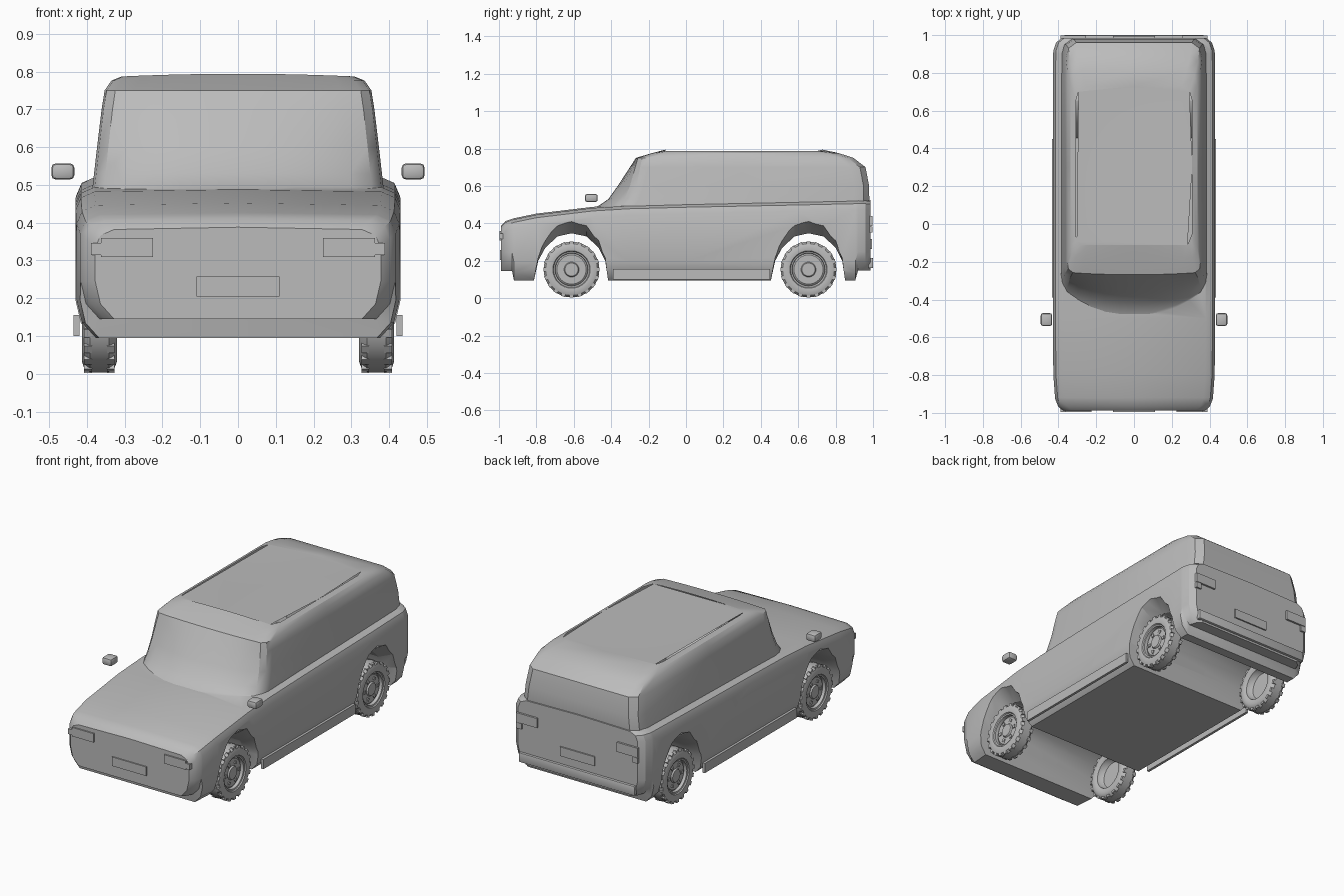
import bpy, bmesh, math
from mathutils import Vector

if "Cube" in bpy.data.objects:
    bpy.data.objects.remove(bpy.data.objects["Cube"])

grey = bpy.data.materials.new("plain_grey")
grey.diffuse_color = (0.5, 0.5, 0.5, 1)
grey.use_nodes = True
grey.node_tree.nodes["Principled BSDF"].inputs["Base Color"].default_value = grey.diffuse_color


def finish(name, bm, smooth=30):
    bmesh.ops.recalc_face_normals(bm, faces=bm.faces)
    me = bpy.data.meshes.new(name)
    bm.to_mesh(me)
    bm.free()
    ob = bpy.data.objects.new(name, me)
    bpy.context.collection.objects.link(ob)
    me.materials.append(grey)
    if smooth:
        shade(ob, smooth)
    return ob


def activate(ob):
    bpy.ops.object.select_all(action='DESELECT')
    ob.select_set(True)
    bpy.context.view_layer.objects.active = ob


def shade(ob, deg):
    activate(ob)
    bpy.ops.object.shade_smooth_by_angle(angle=math.radians(deg))


def loft(name, sections, smooth=30):
    """Skin closed loops of equal length and cap both ends."""
    bm = bmesh.new()
    rings = [[bm.verts.new(p) for p in s] for s in sections]
    n = len(rings[0])
    for a, b in zip(rings, rings[1:]):
        for i in range(n):
            bm.faces.new((a[i], a[(i + 1) % n], b[(i + 1) % n], b[i]))
    bm.faces.new(rings[0])
    bm.faces.new(rings[-1])
    return finish(name, bm, smooth)


def box(name, x, y, z, bevel=0):
    bm = bmesh.new()
    bmesh.ops.create_cube(bm, size=1)
    for v in bm.verts:
        v.co = Vector([(r[0] + r[1]) / 2 + c * (r[1] - r[0]) for r, c in zip((x, y, z), v.co)])
    if bevel:
        bmesh.ops.bevel(bm, geom=bm.edges[:], offset=bevel, segments=2, profile=0.5, affect='EDGES')
    return finish(name, bm, 40 if bevel else 0)


def pair(name, x, y, z, bevel=0):
    for side, s in (("left", -1), ("right", 1)):
        box(f"{name}_{side}", sorted((s * x[0], s * x[1])), y, z, bevel)


def mirrored(half):
    """Close a half outline that starts and ends on x = 0."""
    return half + [(-x, y, z) for x, y, z in half[-2:0:-1]]


def combine(ob, other, op):
    m = ob.modifiers.new("combine", 'BOOLEAN')
    m.operation, m.object, m.solver = op, other, 'EXACT'
    activate(ob)
    bpy.ops.object.modifier_apply(modifier=m.name)
    bpy.data.objects.remove(other)


# Lower body: cross-sections along the length (y, half width, bottom, top)
def body_section(y, w, zb, zt):
    return mirrored([(0, y, zb), (w - .05, y, zb), (w - .014, y, zb + .04), (w, y, zb + .10),
                     (w, y, zt - .055), (w - .014, y, zt - .022), (w - .05, y, zt - .006), (0, y, zt)])


stations = [(-.988, .378, .145, .388), (-.965, .402, .145, .412), (-.93, .416, .145, .424),
            (-.92, .418, .095, .427), (-.8, .427, .095, .452), (-.5, .430, .095, .488),
            (-.3, .430, .095, .500), (0, .430, .095, .508), (.6, .430, .095, .520),
            (.905, .428, .095, .527), (.92, .426, .148, .527), (.96, .413, .148, .527),
            (.986, .382, .148, .525)]
body = loft("body", [body_section(*s) for s in stations])


# Cabin: horizontal outlines (height, centre front, corner front, rear, half width)
def cabin_ring(z, yc, ys, yr, w, crown=0):
    half = [(w * t, ys - (ys - yc) * (1 - t ** 2.4), z + crown * (1 - t * t))
            for t in (0, .2, .4, .6, .78, .92)]
    half += [(w * .985, ys + .02, z), (w, ys + .06, z), (w, .3, z), (w, yr - .08, z),
             (w - .014, yr - .03, z), (w - .055, yr, z), (0, yr, z + crown)]
    return mirrored(half)


levels = [(.45, -.56, -.36, .972, .388), (.495, -.465, -.33, .978, .385), (.53, -.415, -.31, .980, .381),
          (.60, -.365, -.285, .979, .373), (.70, -.30, -.265, .960, .361), (.75, -.268, -.255, .895, .353),
          (.776, -.18, -.175, .815, .335), (.787, -.11, -.11, .73, .308, .007)]
cabin = loft("cabin", [cabin_ring(*l) for l in levels])
combine(body, cabin, 'UNION')

# Wheel wells: channels across the car that flare out at the sides
arch = [(-.205, 0), (-.2, .1), (-.178, .2), (-.14, .27), (-.075, .33), (0, .347),
        (.08, .33), (.145, .27), (.18, .2), (.195, .1), (.2, 0)]
axles = (-.612, .655)
for yc in axles:
    cut = [[(x, yc + y, z + max(0, z - .15) * f) for y, z in arch]
           for x, f in ((-.5, .57), (-.34, 0), (.34, 0), (.5, .57))]
    well = loft("wheel_well_cutter", cut, 0)
    well.hide_render = True
    combine(body, well, 'DIFFERENCE')
shade(body, 32)

# Wheels: turned profile (x, radius), with tread lugs and wheel studs
profile = [(.398, .02), (.398, .035), (.390, .04), (.390, .078), (.384, .086), (.402, .088), (.404, .096),
           (.410, .100), (.413, .120), (.407, .138), (.392, .149), (.342, .149), (.327, .138),
           (.320, .120), (.323, .100), (.328, .090), (.345, .086), (.362, .075), (.362, .02)]


def wheel(name, s, yc, zc=.153, n=32):
    loft(name, [[(s * x, yc + r * math.cos(2 * math.pi * i / n), zc + r * math.sin(2 * math.pi * i / n))
                 for i in range(n)] for x, r in profile], 35)
    bm = bmesh.new()

    def block(x, r, a, size):
        new = bmesh.ops.create_cube(bm, size=1)["verts"]
        for v in new:
            t, q = v.co.y * size[1], r + v.co.z * size[2]
            v.co = (s * (x + v.co.x * size[0]), yc + q * math.cos(a) - t * math.sin(a),
                    zc + q * math.sin(a) + t * math.cos(a))
    for i in range(20):
        for x in (.397, .337):
            block(x, .142, 2 * math.pi * i / 20, (.02, .022, .017))
    for i in range(6):
        block(.391, .058, 2 * math.pi * i / 6, (.008, .018, .018))
    finish(name + "_lugs", bm, 0)


for end, yc in zip(("front", "rear"), axles):
    for side, s in (("left", -1), ("right", 1)):
        wheel(f"{end}_{side}_wheel", s, yc)

# Side parts
pair("sill_board", (.420, .435), (-.39, .45), (.100, .156))
pair("door_mirror", (.433, .494), (-.54, -.472), (.514, .557), .012)

# Front lamps and plate
pair("headlight", (.225, .362), (-.996, -.986), (.309, .360))
pair("front_indicator", (.357, .389), (-.996, -.968), (.315, .346))
box("front_plate", (-.11, .11), (-.995, -.986), (.205, .257))

# Rear lamps, plate and bumper
pair("tail_light", (.255, .388), (.970, .997), (.385, .440))
pair("rear_indicator", (.355, .388), (.970, .996), (.350, .383))
box("rear_plate", (-.11, .11), (.984, .994), (.262, .315))
box("rear_bumper", (-.37, .37), (.975, 1.0), (.160, .215), .005)
